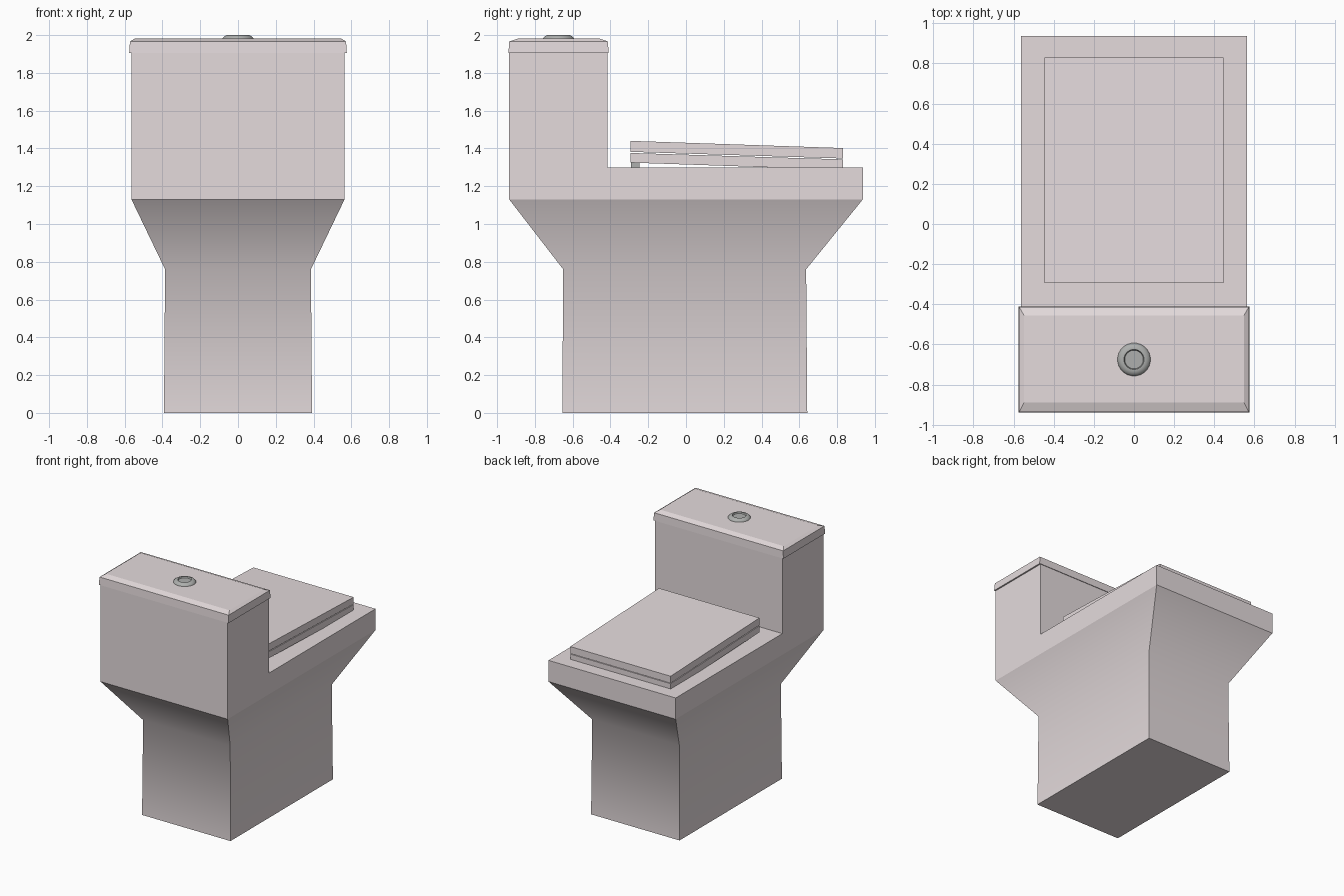
import bpy, bmesh, math

if "Cube" in bpy.data.objects:
    bpy.data.objects.remove(bpy.data.objects["Cube"])


def material(name, rgb):
    m = bpy.data.materials.new(name)
    m.diffuse_color = (*rgb, 1)
    m.use_nodes = True
    m.node_tree.nodes["Principled BSDF"].inputs["Base Color"].default_value = m.diffuse_color
    return m


ceramic = material("ceramic", (0.78, 0.71, 0.72))
metal = material("metal", (0.42, 0.43, 0.42))


def rect(hx, y0, y1, z0, z1=None):
    """Four corners; z0 is the height at y0 and z1 the height at y1."""
    z1 = z0 if z1 is None else z1
    return [(-hx, y0, z0), (hx, y0, z0), (hx, y1, z1), (-hx, y1, z1)]


def loft(bm, rings, cap_end=True):
    vs = [[bm.verts.new(p) for p in r] for r in rings]
    n = len(vs[0])
    for a, b in zip(vs, vs[1:]):
        for i in range(n):
            j = (i + 1) % n
            bm.faces.new((a[i], a[j], b[j], b[i]))
    bm.faces.new(vs[0][::-1])
    if cap_end:
        bm.faces.new(vs[-1])


def finish(name, bm, mat):
    bmesh.ops.recalc_face_normals(bm, faces=bm.faces[:])
    me = bpy.data.meshes.new(name)
    bm.to_mesh(me)
    bm.free()
    me.materials.append(mat)
    ob = bpy.data.objects.new(name, me)
    bpy.context.collection.objects.link(ob)
    return ob


def lofted(name, rings, mat):
    bm = bmesh.new()
    loft(bm, rings)
    return finish(name, bm, mat)


# Body: flared pedestal, then an L-shaped deck and tank in one shell
HX, YB, YT, WAIST = 0.564, 0.936, -0.415, 0.76
bm = bmesh.new()
loft(bm, [rect(0.392, -0.655, 0.642, 0), rect(0.386, -0.65, 0.636, WAIST),
          rect(HX, -YB, YB, 1.13)], cap_end=False)
side = [(-YB, 1.13), (YB, 1.13), (YB, 1.30), (YT, 1.30), (YT, 1.905), (-YB, 1.905)]
left, right = [[bm.verts.new((x, y, z)) for y, z in side] for x in (-HX, HX)]
bm.faces.new(left)
bm.faces.new(right)
for i in range(1, 6):
    j = (i + 1) % 6
    bm.faces.new((left[i], left[j], right[j], right[i]))
bmesh.ops.remove_doubles(bm, verts=bm.verts[:], dist=1e-4)
# only the waist is shaded as a soft bend
for f in bm.faces:
    f.smooth = True
for e in bm.edges:
    e.smooth = all(abs(v.co.z - WAIST) < 1e-4 for v in e.verts)
finish("body", bm, ceramic)

# Tank lid with a chamfered top
lofted("tank_lid", [rect(0.576, -0.94, -0.41, 1.905), rect(0.572, -0.936, -0.413, 1.966),
                    rect(0.548, -0.89, -0.455, 1.981)], ceramic)

# Seat and lid: two slanted slabs
lofted("seat", [rect(0.445, -0.295, 0.83, 1.325, 1.287),
                rect(0.445, -0.295, 0.83, 1.376, 1.342)], ceramic)
lofted("seat_lid", [rect(0.445, -0.295, 0.83, 1.382, 1.347),
                    rect(0.445, -0.295, 0.83, 1.440, 1.402)], ceramic)

# Hinge blocks under the back of the seat
for label, cx in (("left", -0.25), ("right", 0.25)):
    rings = [rect(0.05, -0.29, -0.245, z) for z in (1.295, 1.33)]
    lofted(label + "_hinge", [[(x + cx, y, z) for x, y, z in r] for r in rings], metal)

# Flush button: turned profile with a recessed centre
profile = [(0.083, 1.976), (0.082, 1.983), (0.074, 1.993), (0.06, 2.0),
           (0.05, 2.0), (0.046, 1.991)]
N = 32
rings = [[(r * math.cos(2 * math.pi * i / N), -0.675 + r * math.sin(2 * math.pi * i / N), z)
          for i in range(N)] for r, z in profile]
button = lofted("flush_button", rings, metal)
bpy.context.view_layer.objects.active = button
button.select_set(True)
bpy.ops.object.shade_smooth_by_angle(angle=math.radians(40))
